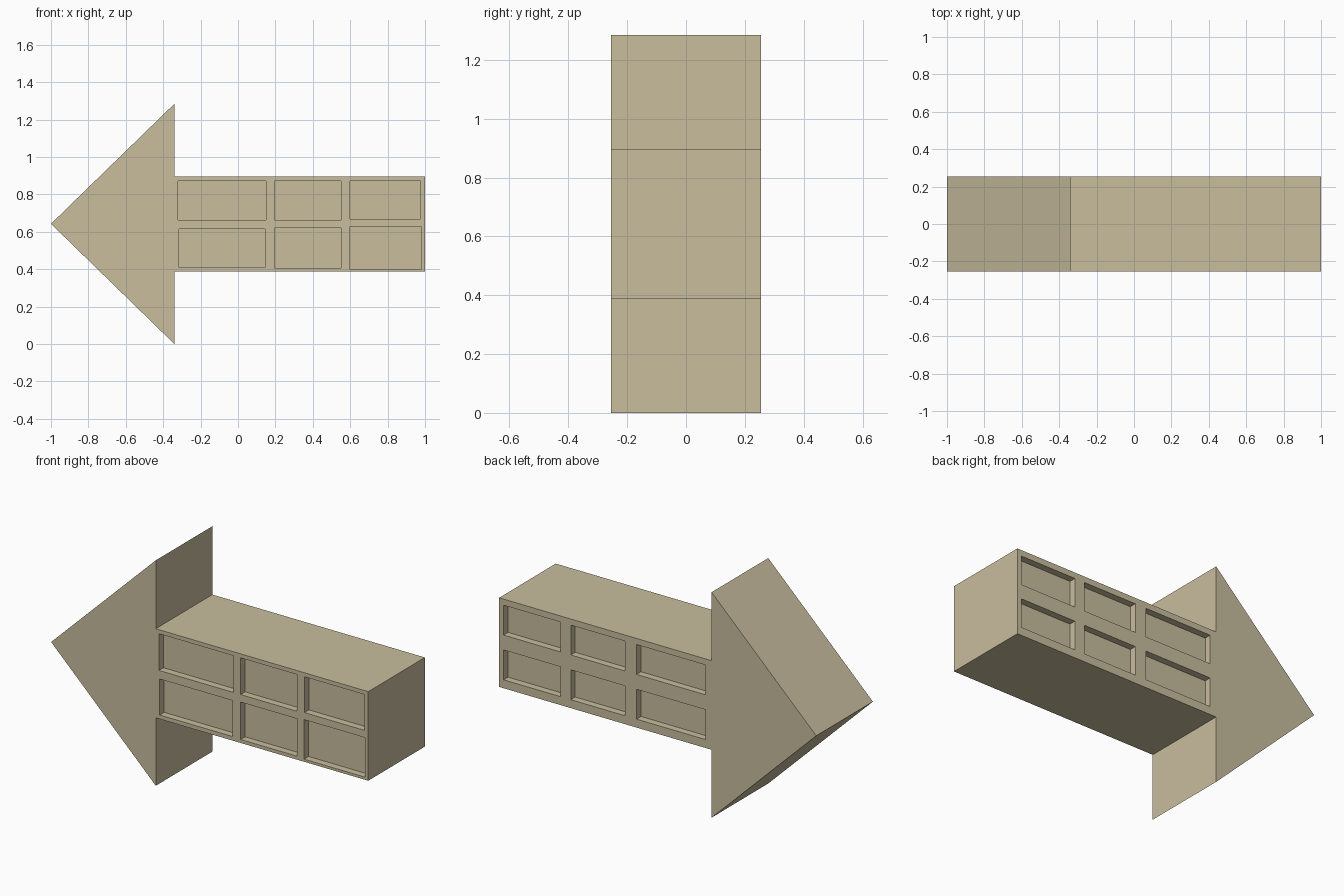
import bpy, bmesh
from mathutils import Matrix

if "Cube" in bpy.data.objects:
    bpy.data.objects.remove(bpy.data.objects["Cube"])

HALF = 0.255      # half thickness in y
DEPTH = 0.04      # panel recess depth

tan = bpy.data.materials.new("sand_tan")
tan.diffuse_color = (0.58, 0.51, 0.34, 1)
tan.use_nodes = True
tan.node_tree.nodes["Principled BSDF"].inputs["Base Color"].default_value = tan.diffuse_color


def make_object(name, bm):
    bmesh.ops.recalc_face_normals(bm, faces=bm.faces)
    mesh = bpy.data.meshes.new(name)
    bm.to_mesh(mesh)
    bm.free()
    mesh.materials.append(tan)
    obj = bpy.data.objects.new(name, mesh)
    bpy.context.collection.objects.link(obj)
    return obj


# Arrow body: outline extruded along y
outline = [(-1, 0.643), (-0.34, 0), (-0.34, 0.387), (1, 0.387),
           (1, 0.895), (-0.34, 0.895), (-0.34, 1.285)]
bm = bmesh.new()
face = bm.faces.new([bm.verts.new((x, -HALF, z)) for x, z in outline])
side = bmesh.ops.extrude_face_region(bm, geom=[face])["geom"]
bmesh.ops.translate(bm, vec=(0, 2 * HALF, 0),
                    verts=[v for v in side if isinstance(v, bmesh.types.BMVert)])
arrow = make_object("arrow_sign", bm)

# Recessed panels: (x0, x1, z0, z1) on the front and on the back
front = [(-0.32, 0.15, 0.663, 0.872), (0.195, 0.55, 0.663, 0.872), (0.598, 0.975, 0.668, 0.872),
         (-0.315, 0.145, 0.41, 0.615), (0.195, 0.55, 0.407, 0.62), (0.595, 0.98, 0.402, 0.627)]
back = [(x0, x1, z0, z1)
        for z0, z1 in ((0.69, 0.86), (0.435, 0.605))
        for x0, x1 in ((-0.30, 0.133), (0.205, 0.548), (0.612, 0.972))]

bm = bmesh.new()
for sign, panels in ((-1, front), (1, back)):
    for x0, x1, z0, z1 in panels:
        place = Matrix.Translation(((x0 + x1) / 2, sign * HALF, (z0 + z1) / 2))
        size = Matrix.Diagonal((x1 - x0, 2 * DEPTH, z1 - z0, 1))
        bmesh.ops.create_cube(bm, size=1, matrix=place @ size)
cutter = make_object("panel_cutter", bm)
cutter.hide_render = True

# Cut the panels and drop the helper
cut = arrow.modifiers.new("panels", 'BOOLEAN')
cut.operation = 'DIFFERENCE'
cut.solver = 'EXACT'
cut.object = cutter
bpy.context.view_layer.objects.active = arrow
arrow.select_set(True)
bpy.ops.object.modifier_apply(modifier=cut.name)
bpy.data.objects.remove(cutter)
